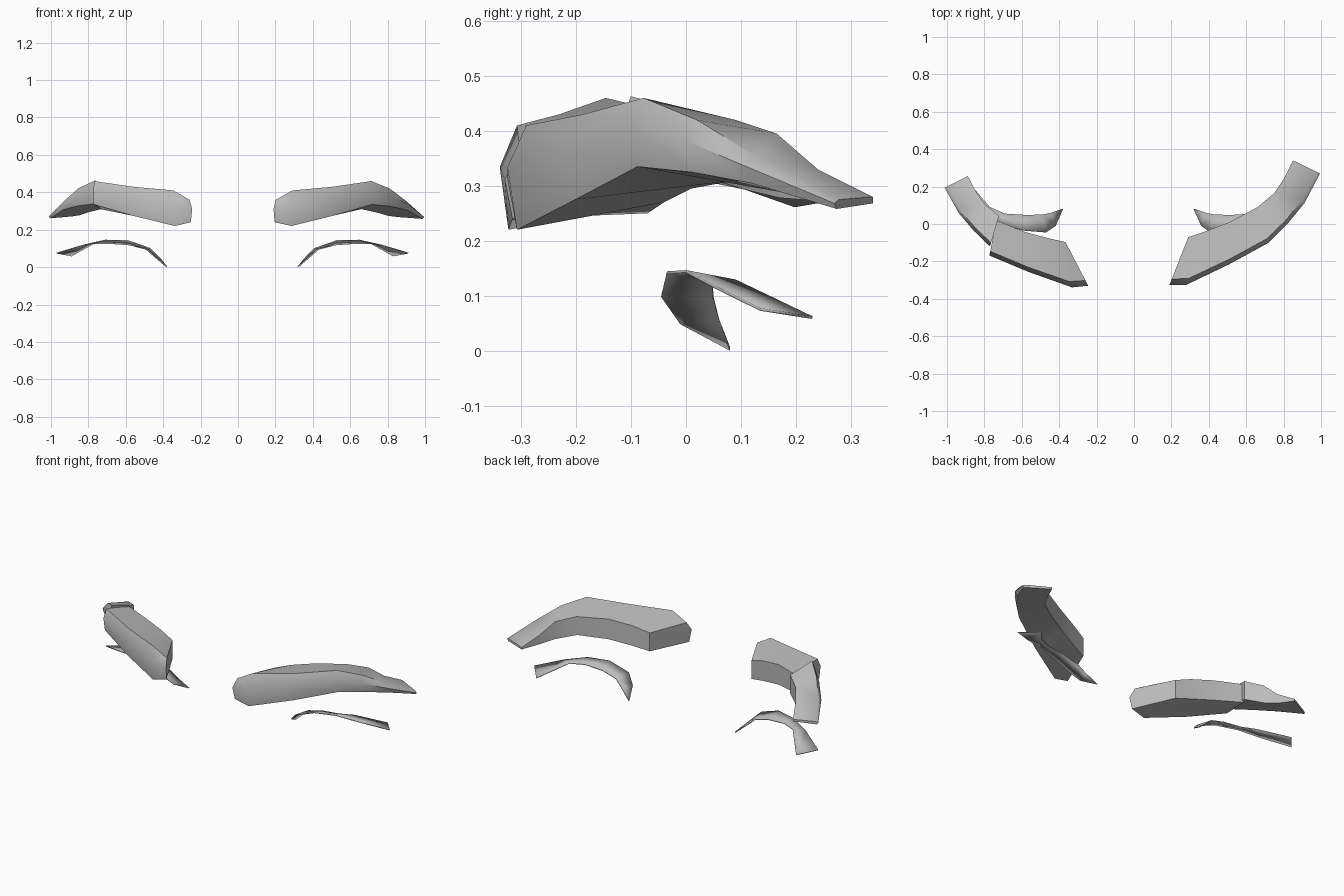
import bpy, bmesh
from math import radians
from mathutils import Vector, Matrix

cube = bpy.data.objects.get("Cube")
if cube:
    bpy.data.objects.remove(cube, do_unlink=True)

grey = bpy.data.materials.new("plain grey")
grey.use_nodes = True
grey.diffuse_color = (0.5, 0.5, 0.5, 1)
grey.node_tree.nodes["Principled BSDF"].inputs["Base Color"].default_value = (0.5, 0.5, 0.5, 1)

MIRROR_X = -0.03  # symmetry plane of the face


def loft(name, rings, closed=True, place=None):
    """Skin matching rings of points; closed rings are capped at both ends."""
    bm = bmesh.new()
    rows = [[bm.verts.new(place(p) if place else p) for p in ring] for ring in rings]
    n = len(rows[0])
    for a, b in zip(rows, rows[1:]):
        for i in range(n if closed else n - 1):
            j = (i + 1) % n
            bm.faces.new((a[i], a[j], b[j], b[i]))
    if closed:
        bm.faces.new(rows[0])
        bm.faces.new(rows[-1])
    bmesh.ops.remove_doubles(bm, verts=bm.verts, dist=0.0005)
    bmesh.ops.recalc_face_normals(bm, faces=bm.faces)
    mesh = bpy.data.meshes.new(name)
    bm.to_mesh(mesh)
    bm.free()
    mesh.materials.append(grey)
    ob = bpy.data.objects.new(name, mesh)
    bpy.context.collection.objects.link(ob)
    bpy.ops.object.select_all(action='DESELECT')
    ob.select_set(True)
    bpy.context.view_layer.objects.active = ob
    bpy.ops.object.shade_smooth_by_angle(angle=radians(42))
    return ob


def mirror(p):
    return Vector((2 * MIRROR_X - p[0], p[1], p[2]))


# Brow stations: front x, y, back x, y, then heights of
# front top, front bottom, back top, back bottom
stations = [
    (.19, -.325, .29, -.07, .36, .24, .36, .25),
    (.28, -.325, .38, -.04, .41, .22, .39, .27),
    (.51, -.215, .51, .01, .43, .275, .415, .295),
    (.72, -.10, .66, .09, .46, .335, .42, .31),
    (.82, .0, .75, .165, .42, .325, .395, .29),
    (.91, .11, .80, .24, .355, .305, .33, .275),
    (.995, .27, .85, .34, .275, .258, .28, .268),
]


def brow_ring(fx, fy, bx, by, top, low, back_top, back_low):
    front, back = Vector((fx, fy, 0)), Vector((bx, by, 0))

    def at(t, z):
        p = front.lerp(back, t)
        return Vector((p.x, p.y, z))
    return [at(.12, top), at(0, top * .6 + low * .4), at(.06, low),
            at(1, back_low), at(1, back_top)]


brow = [brow_ring(*s) for s in stations]


def moved(pivot, target, turn, size):
    """Turn and scale a piece in plan about a pivot, then mirror it."""
    rot = Matrix.Rotation(radians(turn), 3, 'Z')
    pivot, target = Vector(pivot), Vector(target)

    def place(p):
        q = rot @ (p - pivot)
        return mirror(Vector((q.x * size, q.y * size, q.z)) + target)
    return place


# Left brow is whole, right brow is split into two pieces
loft("left_brow", brow)
loft("right_brow_inner", brow[:4],
     place=moved((.19, -.325, 0), (.185, -.33, 0), -6, .96))
loft("right_brow_tail", brow[3:],
     place=moved((.72, -.10, 0), (.71, -.12, .003), -1, .86))

# Lower lash strips: outer edge and inner edge of a curved ribbon
outer = [(.32, .08, .002), (.36, -.01, .05), (.41, -.045, .10), (.53, -.035, .142),
         (.65, .0, .144), (.77, .05, .117), (.91, .135, .075)]
inner = [(.325, .08, .004), (.385, .06, .055), (.43, .05, .095), (.52, .048, .119),
         (.63, .055, .127), (.71, .09, .127), (.83, .23, .06)]
lash = [[a, b] for a, b in zip(outer, inner)]
for name, place in (("left_lash", None), ("right_lash", mirror)):
    ob = loft(name, lash, closed=False, place=place)
    mod = ob.modifiers.new("thickness", 'SOLIDIFY')
    mod.thickness = 0.005
    mod.offset = 0
